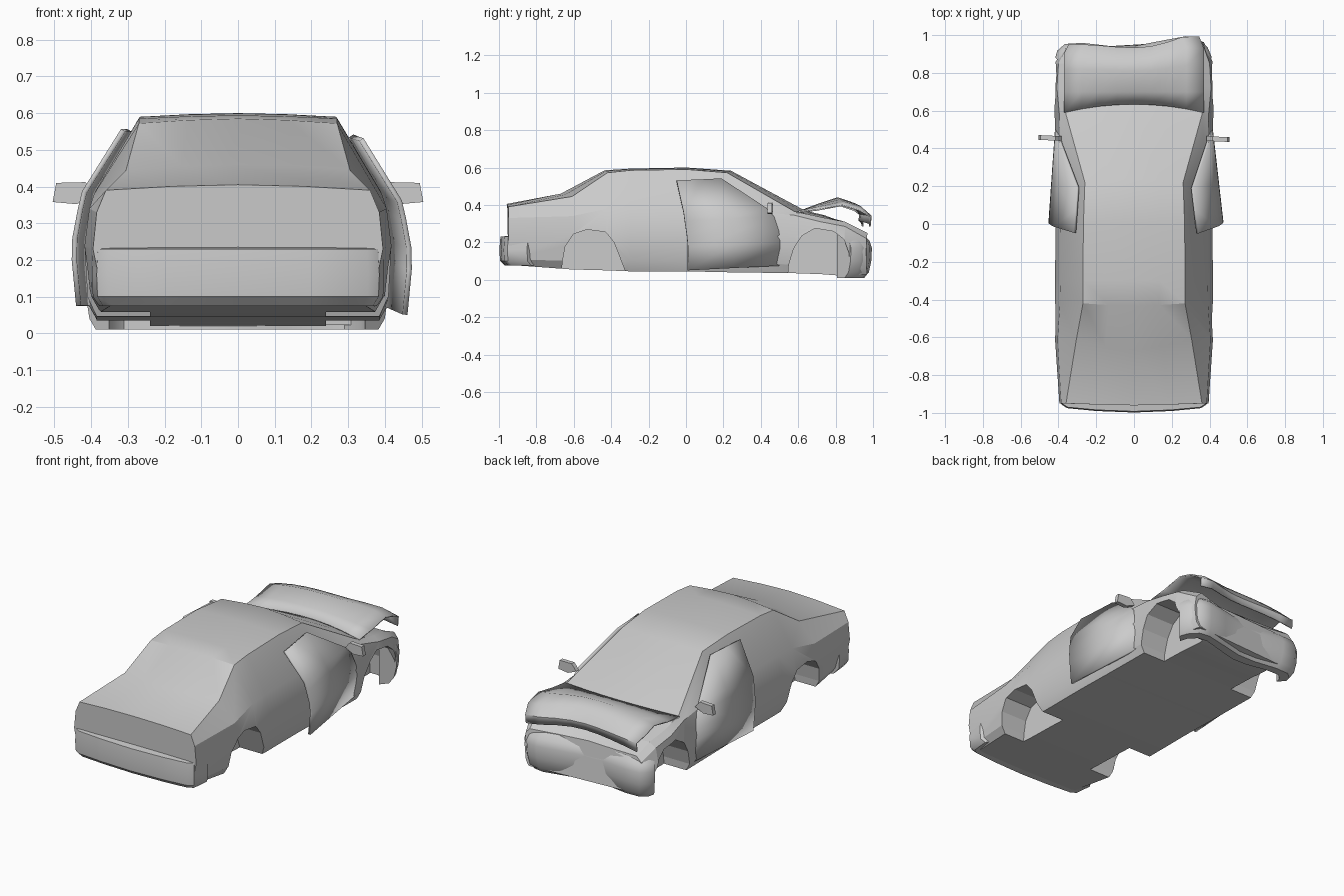
import bpy, bmesh, math
from mathutils import Matrix, Vector

if "Cube" in bpy.data.objects:
    bpy.data.objects.remove(bpy.data.objects["Cube"], do_unlink=True)

paint = bpy.data.materials.new("grey_body")
paint.use_nodes = True
GREY = (0.6, 0.6, 0.6, 1)
paint.diffuse_color = GREY
paint.node_tree.nodes["Principled BSDF"].inputs["Base Color"].default_value = GREY


def make(name, verts, faces, smooth=30):
    bm = bmesh.new()
    vs = [bm.verts.new(v) for v in verts]
    for f in faces:
        bm.faces.new([vs[i] for i in f])
    bmesh.ops.recalc_face_normals(bm, faces=bm.faces)
    me = bpy.data.meshes.new(name)
    bm.to_mesh(me)
    bm.free()
    me.materials.append(paint)
    ob = bpy.data.objects.new(name, me)
    bpy.context.collection.objects.link(ob)
    bpy.context.view_layer.objects.active = ob
    ob.select_set(True)
    if smooth:
        bpy.ops.object.shade_smooth_by_angle(angle=math.radians(smooth))
    ob.select_set(False)
    return ob


def grid_faces(rows, cols, closed=False):
    span = cols if closed else cols - 1
    return [(r * cols + c, r * cols + (c + 1) % cols,
             (r + 1) * cols + (c + 1) % cols, (r + 1) * cols + c)
            for r in range(rows - 1) for c in range(span)]


def loft(name, rings, smooth=30):
    n, k = len(rings), len(rings[0])
    caps = [tuple(range(k)), tuple(range((n - 1) * k, n * k))]
    return make(name, [p for ring in rings for p in ring], grid_faces(n, k, True) + caps, smooth)


def apply_mod(ob, name, kind, **settings):
    mod = ob.modifiers.new(name, kind)
    for key, value in settings.items():
        setattr(mod, key, value)
    return mod


def dent(x):
    # Uneven push of the damaged nose
    return 0.045 * math.exp(-((x - 0.3) / 0.13) ** 2) - 0.02 * math.exp(-(x / 0.2) ** 2)


# Body stations: y, centre y shift, centre z, then floor, sill, side, belt, roof edge
stations = [
    (-.95, -.01, .405, (.34, .08), (.37, .11), (.395, .23), (.385, .33), (.36, .39)),
    (-.61, -.06, .46, (.38, .055), (.405, .1), (.418, .24), (.405, .34), (.305, .445)),
    (-.42, -.015, .585, (.385, .05), (.41, .1), (.418, .24), (.392, .38), (.27, .572)),
    (-.3, 0, .594, (.385, .045), (.41, .1), (.418, .24), (.39, .385), (.27, .585)),
    (0, 0, .6, (.385, .045), (.405, .1), (.415, .24), (.388, .385), (.268, .59)),
    (.22, .02, .583, (.385, .04), (.405, .1), (.412, .24), (.385, .38), (.26, .572)),
    (.58, .055, .37, (.385, .035), (.41, .08), (.42, .23), (.395, .345), (.36, .365)),
    (.72, .02, .345, (.385, .03), (.412, .08), (.428, .22), (.408, .31), (.37, .335)),
    (.85, 0, .3, (.385, .02), (.405, .06), (.42, .18), (.4, .285), (.36, .31)),
    (.93, -.01, .24, (.34, .03), (.36, .06), (.37, .15), (.36, .22), (.33, .25)),
]
rings = []
for y, shift, top, *side in stations:
    ex, ez = side[-1]
    half = (ex / 2, ez + (top - ez) * .7)
    right = [(-x, z) for x, z in side + [half]]
    outline = side + [half, (0, top)] + right[::-1]
    ring = []
    for x, z in outline:
        k = {0: 1, ex / 2: .6}.get(abs(x), 0) if z > .2 else 0
        ring.append((x, y + shift * k + (dent(x) if y > .9 else 0), z))
    rings.append(ring)
body = loft("body_shell", rings, 25)

# Wheel wells cut into the sides
rear_arch = [(-.675, -.1), (-.66, .1), (-.645, .18), (-.6, .245), (-.53, .268),
             (-.43, .255), (-.385, .2), (-.325, .045), (-.29, -.1)]
front_arch = [(.535, -.1), (.55, .08), (.575, .165), (.62, .235), (.69, .275),
              (.79, .258), (.845, .215), (.872, .14), (.885, -.1)]
for side, label in ((1, "left"), (-1, "right")):
    for arch, end in ((rear_arch, "rear"), (front_arch, "front")):
        cutter = loft(f"{end}_{label}_well_cutter",
                      [[(side * x, y, z) for y, z in arch] for x in (.24, .6)], 0)
        cutter.hide_render = True
        cutter.hide_viewport = True
        cutter.display_type = 'WIRE'
        apply_mod(body, f"{end}_{label}_well", 'BOOLEAN', operation='DIFFERENCE',
                  object=cutter, solver='EXACT')

# Bumpers: a section swept along a bowed plan
rear_plan = [(.4, -.7), (.398, -.85), (.385, -.955), (.355, -.975), (.2, -.99), (0, -.998)]
rear_plan += [(-x, y) for x, y in rear_plan[-2::-1]]
front_plan = [(.405, .875), (.385, .925), (.335, .975), (.27, .985), (.15, .962), (0, .932),
              (-.12, .932), (-.27, .95), (-.36, .945), (-.4, .91), (-.41, .875)]


def sweep(name, plan, section, centre_y):
    sweep_rings = []
    for x, y in plan:
        inward = Vector((0 - x, centre_y - y)).normalized()
        sweep_rings.append([(x + inward.x * d, y + inward.y * d, z) for d, z in section])
    return loft(name, sweep_rings, 40)


rear_section = [(.03, .075), (.004, .1), (0, .16), (.006, .23), (.05, .235), (.08, .08)]
front_section = [(.035, .01), (.008, .04), (-.006, .1), (-.01, .17), (.005, .21),
                 (.045, .245), (.09, .24), (.09, .01)]
sweep("rear_bumper", rear_plan[1:-1], rear_section, -.4)
sweep("front_bumper", front_plan, front_section, .4)

# Buckled hood standing clear of the nose
hood_rows = [(.59, .36, .375), (.7, .373, .4), (.82, .398, .437), (.9, .372, .412),
             (.95, .335, .352), (.945, .285, .315)]
hood_verts = []
for row, (y, edge_z, mid_z) in enumerate(hood_rows):
    for i in range(9):
        t = i / 4 - 1
        x = t * (.37 if row < 4 else .345)
        bow = .045 * (1 - t * t) if row == 0 else 0
        push = dent(x) * min(1, max(0, (y - .7) / .25))
        hood_verts.append((x, y + bow + push, mid_z + (edge_z - mid_z) * t * t))
hood = make("hood", hood_verts, grid_faces(len(hood_rows), 9), 40)
apply_mod(hood, "sheet", 'SOLIDIFY', thickness=.008, offset=0)

# Front doors standing ajar: x, z, rear y, front y
door_rows = [(.408, .075, .005, .5), (.42, .2, .005, .5), (.418, .26, .0, .495),
             (.402, .34, -.01, .47), (.39, .388, -.015, .43), (.282, .557, -.04, .2)]
for side, label, swing, drop in ((1, "left", 6.5, -.025), (-1, "right", 4, 0)):
    hinge = Vector((.395, .48, 0))
    turn = Matrix.Translation(hinge) @ Matrix.Rotation(math.radians(swing), 3, 'Z').to_4x4() \
        @ Matrix.Translation(-hinge)
    verts = []
    for x, z, rear, front in door_rows:
        for y in (rear, (rear + front) / 2, front):
            p = turn @ Vector((x, y, z + drop * min(1, max(0, (.5 - y) * 2))))
            verts.append((p.x * side, p.y, p.z))
    door = make(f"{label}_door", verts, grid_faces(len(door_rows), 3), 25)
    apply_mod(door, "sheet", 'SOLIDIFY', thickness=.014, offset=-1)

    # Wing mirror: tapered blade
    blade = [(.385, .375), (.4, .395), (.415, .412), (.495, .41), (.505, .358), (.44, .352)]
    loft(f"{label}_mirror",
         [[(side * x, y - .06 * (x - .385) * side * .8, z) for x, z in blade] for y in (.44, .465)], 0)
